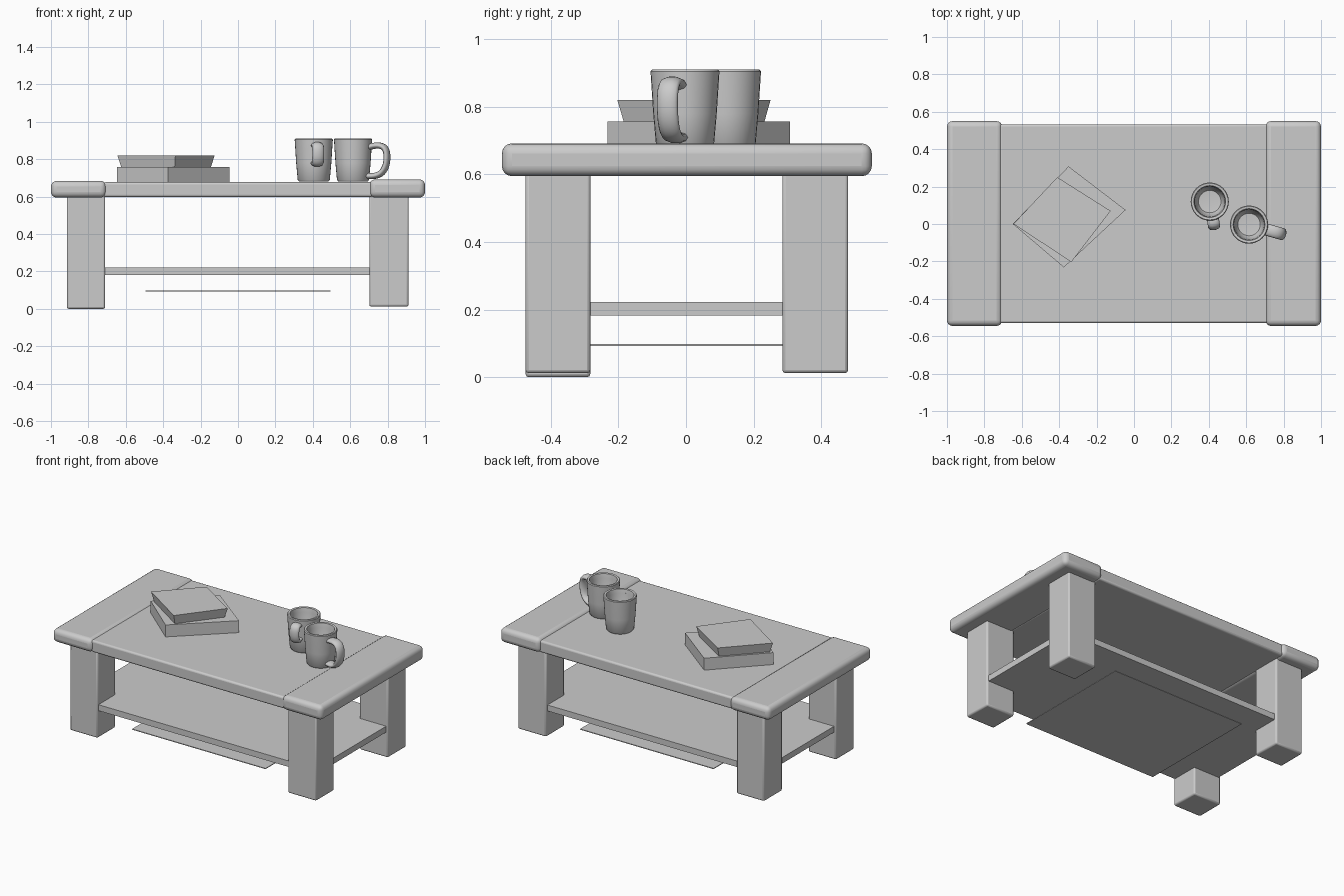
import bpy, bmesh, math
from mathutils import Vector

default = bpy.data.objects.get("Cube")
if default:
    bpy.data.objects.remove(default, do_unlink=True)

# One plain grey for the whole model
GREY = (0.6, 0.6, 0.6, 1.0)
grey = bpy.data.materials.new("plain grey")
grey.use_nodes = True
grey.diffuse_color = GREY
grey.node_tree.nodes["Principled BSDF"].inputs["Base Color"].default_value = GREY


def add_object(name, data):
    data.materials.append(grey)
    obj = bpy.data.objects.new(name, data)
    bpy.context.collection.objects.link(obj)
    return obj


def mesh_object(name, bm, smooth=False):
    bmesh.ops.recalc_face_normals(bm, faces=bm.faces)
    mesh = bpy.data.meshes.new(name)
    bm.to_mesh(mesh)
    bm.free()
    obj = add_object(name, mesh)
    if smooth:
        bpy.ops.object.select_all(action="DESELECT")
        obj.select_set(True)
        bpy.context.view_layer.objects.active = obj
        bpy.ops.object.shade_smooth_by_angle(angle=math.radians(40))
    return obj


def box(name, low, high, bevel=0.0, segments=3):
    low, high = Vector(low), Vector(high)
    bm = bmesh.new()
    bmesh.ops.create_cube(bm, size=1)
    for v in bm.verts:
        v.co = (low + high) / 2 + v.co * (high - low)
    obj = mesh_object(name, bm, smooth=bevel > 0)
    if bevel:
        mod = obj.modifiers.new("rounded edges", "BEVEL")
        mod.width, mod.segments = bevel, segments
    return obj


def book(name, corners, bottom, top, bottom_scale=1.0):
    """Four-cornered block whose underside can be smaller than its top."""
    centre = sum((Vector(c) for c in corners), Vector((0, 0))) / 4
    bm = bmesh.new()
    rings = []
    for z, s in ((bottom, bottom_scale), (top, 1.0)):
        ring = [centre + (Vector(c) - centre) * s for c in corners]
        rings.append([bm.verts.new((p.x, p.y, z)) for p in ring])
    for ring in rings:
        bm.faces.new(ring)
    for i in range(4):
        j = (i + 1) % 4
        bm.faces.new((rings[0][i], rings[0][j], rings[1][j], rings[1][i]))
    return mesh_object(name, bm)


def mug(name, x, y, angle, handle_path):
    # Turned body with a hollow inside
    profile = [(0, 0), (0.078, 0), (0.086, 0.01), (0.094, 0.1), (0.102, 0.225),
               (0.098, 0.23), (0.085, 0.228), (0.08, 0.2), (0.072, 0.06),
               (0.06, 0.04), (0, 0.035)]
    bm = bmesh.new()
    verts = [bm.verts.new((r, 0, z)) for r, z in profile]
    edges = [bm.edges.new(pair) for pair in zip(verts, verts[1:])]
    bmesh.ops.spin(bm, geom=verts + edges, axis=(0, 0, 1), cent=(0, 0, 0),
                   angle=math.tau, steps=32)
    bmesh.ops.remove_doubles(bm, verts=bm.verts, dist=0.0001)
    body = mesh_object(name + "_body", bm, smooth=True)
    body.location = (x, y, 0.68)

    # Strap handle, flattened by widening a round sweep
    curve = bpy.data.curves.new(name + "_handle", "CURVE")
    curve.dimensions = "3D"
    curve.bevel_depth, curve.bevel_resolution = 0.017, 3
    curve.use_fill_caps = True
    spline = curve.splines.new("NURBS")
    spline.points.add(len(handle_path) - 1)
    for point, (r, z) in zip(spline.points, handle_path):
        point.co = (r, 0, z, 1)
    spline.use_endpoint_u = True
    spline.order_u, spline.resolution_u = 3, 6
    handle = add_object(name + "_handle", curve)
    handle.location = (x, y, 0.68)
    handle.rotation_euler.z = math.radians(angle)
    handle.scale.y = 1.9


# Table top: centre panel and two raised end boards
box("top_panel", (-0.72, -0.53, 0.598), (0.72, 0.533, 0.677), 0.012)
box("left_end_board", (0.703, -0.545, 0.595), (1.0, 0.55, 0.692), 0.03, 4)
box("right_end_board", (-1.0, -0.545, 0.595), (-0.705, 0.55, 0.684), 0.03, 4)

# Legs; one reaches slightly lower than the others
for side, x0, x1 in (("right", -0.915, -0.71), ("left", 0.702, 0.912)):
    for end, y0, y1 in (("front", -0.475, -0.283), ("back", 0.285, 0.48)):
        foot = 0.0 if (side, end) == ("right", "front") else 0.012
        box(f"{end}_{side}_leg", (x0, y0, foot), (x1, y1, 0.61), 0.01, 2)

# Shelf between the legs and the thin sheet under it
box("shelf", (-0.9, -0.465, 0.182), (0.9, 0.465, 0.222))
box("lower_sheet", (-0.495, -0.415, 0.093), (0.495, 0.415, 0.098))

# Stack of two books
book("lower_book", [(-0.375, -0.232), (-0.045, 0.075), (-0.35, 0.308), (-0.648, 0.0)],
     0.674, 0.757)
book("upper_book", [(-0.335, -0.203), (-0.125, 0.07), (-0.41, 0.25), (-0.645, 0.0)],
     0.757, 0.82, 0.92)

# Two mugs
mug("back_mug", 0.405, 0.12, -80,
    [(0.085, 0.19), (0.115, 0.2), (0.138, 0.18), (0.138, 0.12), (0.115, 0.09), (0.085, 0.1)])
mug("front_mug", 0.615, -0.003, -16,
    [(0.09, 0.185), (0.14, 0.2), (0.19, 0.175), (0.188, 0.08), (0.14, 0.025), (0.08, 0.03)])
